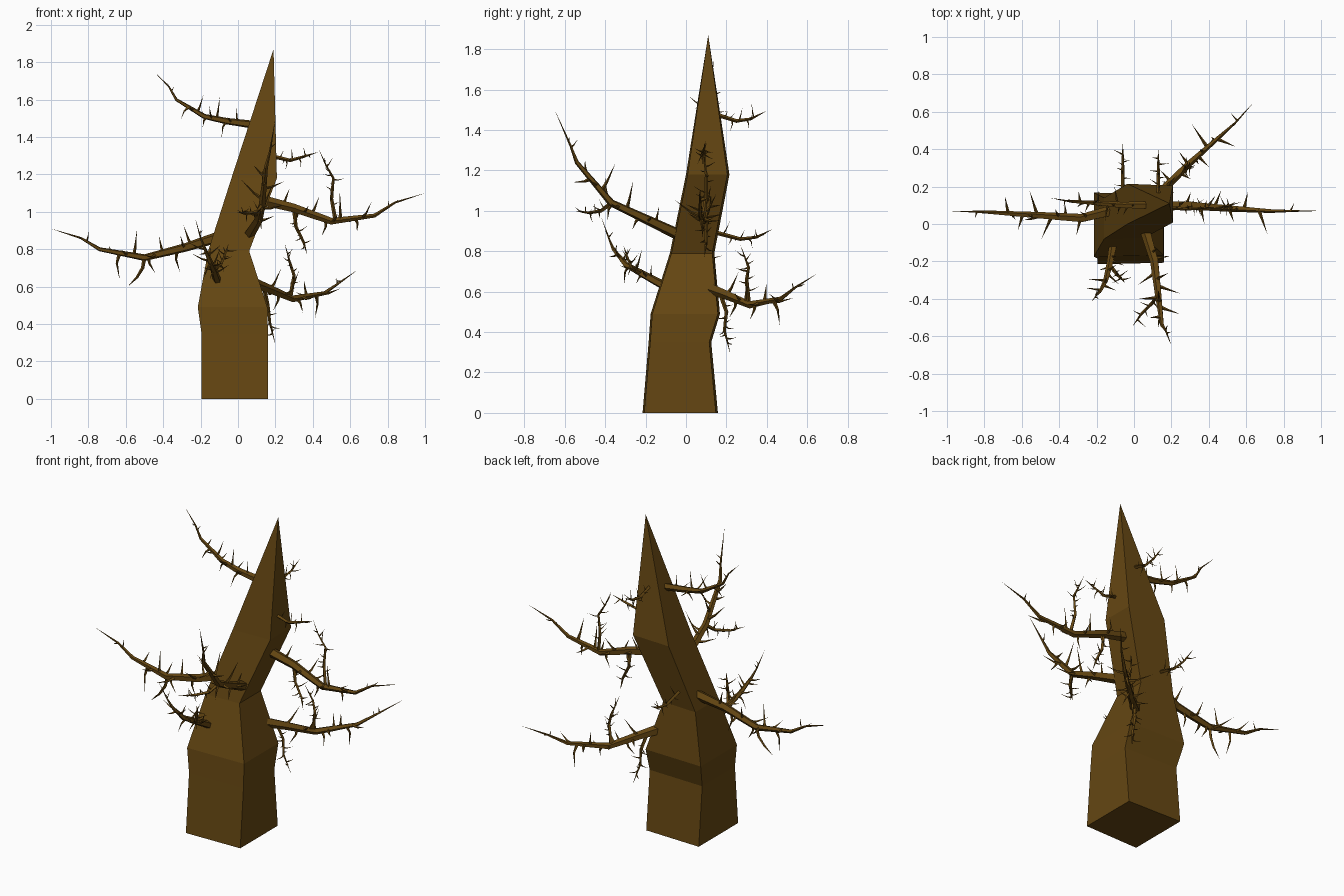
import bpy, bmesh, math, random
from mathutils import Vector as V

if "Cube" in bpy.data.objects:
    bpy.data.objects.remove(bpy.data.objects["Cube"])

random.seed(4)
bark = bpy.data.materials.new("bark")
bark.diffuse_color = (0.13, 0.062, 0.006, 1)
bark.use_nodes = True
bark.node_tree.nodes["Principled BSDF"].inputs["Base Color"].default_value = bark.diffuse_color


def finish(name, bm):
    bmesh.ops.recalc_face_normals(bm, faces=bm.faces)
    me = bpy.data.meshes.new(name)
    bm.to_mesh(me)
    bm.free()
    me.materials.append(bark)
    bpy.context.collection.objects.link(bpy.data.objects.new(name, me))


def loft(bm, rings, tip):
    """Skin rings of points, cap the start and close on a tip point."""
    rings = [[bm.verts.new(p) for p in r] for r in rings]
    n = len(rings[0])
    end = bm.verts.new(tip)
    bm.faces.new(rings[0])
    for j in range(n):
        k = (j + 1) % n
        for a, b in zip(rings, rings[1:]):
            bm.faces.new((a[j], a[k], b[k], b[j]))
        bm.faces.new((rings[-1][j], rings[-1][k], end))


def limb(bm, path, radii, sides):
    """Tapering faceted tube along a path, ending in a point."""
    path = [V(p) for p in path]
    span = path[-1] - path[0]
    ref = V((0, 0, 1)) if abs(span.z) < 0.8 * span.length else V((1, 0, 0))
    rings = []
    for i, r in enumerate(radii):
        t = (path[i + 1] - path[max(i - 1, 0)]).normalized()
        u = t.cross(ref).normalized()
        w = t.cross(u)
        rings.append([path[i] + r * (u * math.cos(a) + w * math.sin(a))
                      for a in (math.tau * j / sides for j in range(sides))])
    loft(bm, rings, path[-1])


def along(path, f):
    """Point and direction at a fraction of the path length."""
    path = [V(p) for p in path]
    left = f * sum((b - a).length for a, b in zip(path, path[1:]))
    for a, b in zip(path, path[1:]):
        d = (b - a).length
        if left <= d:
            break
        left -= d
    return a + (b - a) * (left / d), (b - a).normalized()


def thorns(bm, path, count, lo, hi, length, thick):
    """Curved spikes turning around the branch."""
    for i in range(count):
        f = lo + (hi - lo) * i / max(count - 1, 1)
        p, t = along(path, f)
        u = t.cross(V((0.1, 0.2, 1))).normalized()
        w = u.cross(t)
        a = math.pi / 2 * (1 + i) + random.uniform(-.4, .4)
        d = (u * math.cos(a) + w * math.sin(a) + t * random.uniform(0, .5)).normalized()
        n = length * random.uniform(.6, 1.2)
        bend = (d - t * .5 if d.z < -.5 else d + V((0, 0, .35))) * n * .5
        limb(bm, [p, p + d * n * .4, p + d * n * .5 + bend], [thick, thick * .55], 4)


# trunk: four-sided leaning spike (z, x range, y range)
bm = bmesh.new()
trunk = [(0, -.195, .16, -.215, .158), (.35, -.195, .16, -.185, .125),
         (.49, -.215, .157, -.175, .168), (.79, -.16, .06, -.08, .14),
         (1.18, -.035, .208, 0, .215)]
loft(bm, [[(x0, y0, z), (x1, y0 + .008, z), (x1, y1 - .01, z), (x0, y1, z)]
          for z, x0, x1, y0, y1 in trunk], (.19, .11, 1.87))
finish("trunk", bm)

# big branches: sag outward, then lift to a thin tip
branches = {
    "left_branch": (1, [(-.12, .07, .86), (-.28, .03, .81), (-.5, .045, .755),
                        (-.74, .06, .8), (-.84, .065, .86), (-1, .07, .91)]),
    "right_branch": (1, [(.1, .1, 1.07), (.3, .1, 1.02), (.5, .085, .95),
                         (.73, .07, .98), (.84, .07, 1.05), (1, .07, 1.1)]),
    "back_right_branch": (1, [(.09, .12, .615), (.17, .2, .585), (.29, .32, .535),
                              (.46, .47, .565), (.54, .54, .62), (.64, .65, .69)]),
    "front_branch": (1, [(.06, -.03, .88), (.11, -.2, .96), (.13, -.37, 1.04),
                         (.15, -.54, 1.24), (.17, -.57, 1.32), (.2, -.65, 1.5)]),
    "front_left_branch": (.75, [(-.11, -.11, .63), (-.13, -.22, .69), (-.15, -.3, .735),
                                (-.18, -.36, .81), (-.2, -.38, .86), (-.23, -.42, .97)]),
    "upper_left_branch": (.75, [(.09, .1, 1.465), (-.06, .1, 1.485), (-.18, .11, 1.51),
                                (-.33, .12, 1.6), (-.37, .125, 1.67), (-.45, .14, 1.75)]),
}
for name, (s, path) in branches.items():
    bm = bmesh.new()
    limb(bm, path, [.03 * s, .024 * s, .019 * s, .011 * s, .006 * s], 5)
    thorns(bm, path, 12, .15, .62, .125 * s, .011 * s)
    thorns(bm, path, 2, .78, .82, .045 * s, .006 * s)
    finish(name, bm)

# small branches and curling side twigs with tiny thorns
twigs = {
    "upper_right_twig": [(.17, .09, 1.3), (.28, .08, 1.275), (.35, .085, 1.295), (.43, .09, 1.32)],
    "upper_back_twig": [(.13, .14, 1.48), (.13, .25, 1.445), (.13, .32, 1.455), (.13, .4, 1.495)],
    "lower_back_twig": [(-.06, .12, .9), (-.06, .27, .86), (-.06, .35, .87), (-.06, .43, .91)],
    "right_curl": [(.52, .085, .96), (.5, .1, 1.07), (.51, .1, 1.18), (.47, .09, 1.25), (.43, .09, 1.34)],
    "back_right_curl": [(.28, .31, .545), (.3, .3, .66), (.28, .31, .72), (.25, .27, .83)],
    "back_right_drop": [(.14, .17, .59), (.16, .2, .5), (.17, .19, .41), (.2, .22, .29)],
    "right_drop": [(.3, .1, 1.01), (.31, .1, .92), (.35, .1, .84), (.37, .09, .77)],
    "front_side_curl": [(.13, -.37, 1.04), (.1, -.42, 1.0), (.04, -.48, .99), (-.01, -.55, 1.0)],
    "front_left_side_curl": [(-.13, -.22, .69), (-.09, -.27, .72), (-.07, -.29, .77), (-.05, -.31, .83)],
    "left_drop": [(-.5, .045, .755), (-.51, .04, .7), (-.54, .03, .65), (-.59, .02, .6)],
}
for name, path in twigs.items():
    bm = bmesh.new()
    limb(bm, path, [.011, .009, .007, .004][:len(path) - 1], 4)
    if name != "left_drop":
        thorns(bm, path, 10, .2, .8, .055, .005)
    finish(name, bm)
